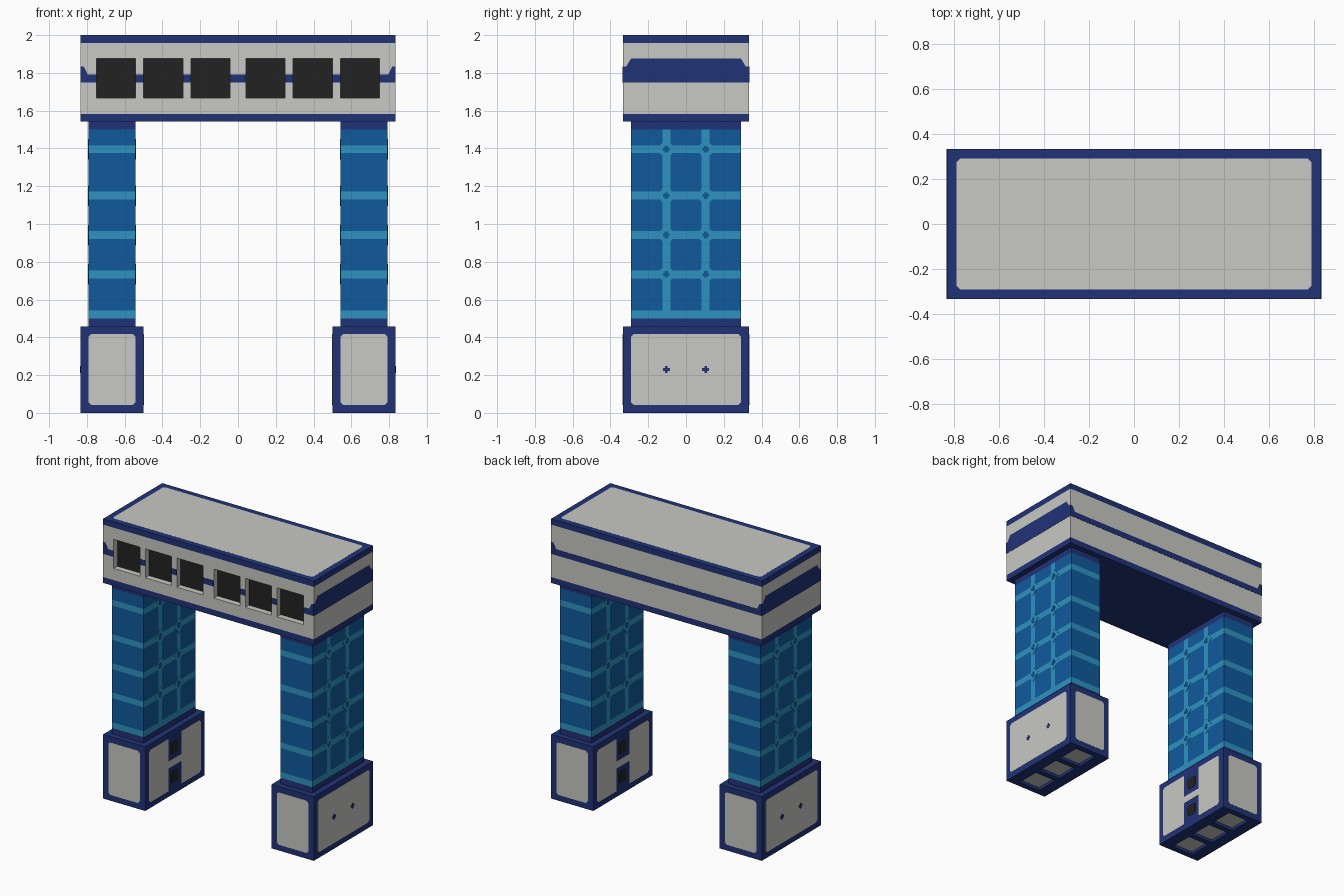
import bpy, bmesh
from mathutils import Vector

if "Cube" in bpy.data.objects:
    bpy.data.objects.remove(bpy.data.objects["Cube"])

U = 1 / 24  # one modelling unit


def material(name, rgb):
    m = bpy.data.materials.new(name)
    m.diffuse_color = (*rgb, 1)
    m.use_nodes = True
    m.node_tree.nodes["Principled BSDF"].inputs["Base Color"].default_value = m.diffuse_color
    return m


MATS = [material("light grey", (0.578, 0.578, 0.552)),
        material("navy", (0.0144, 0.033, 0.187)),
        material("blue", (0.005, 0.102, 0.333)),
        material("cyan", (0.026, 0.296, 0.527)),
        material("black", (0.016, 0.016, 0.016))]
GREY, NAVY, BLUE, CYAN, BLACK = range(5)


def finish(name, bm):
    bmesh.ops.scale(bm, vec=(U, U, U), verts=bm.verts)
    me = bpy.data.meshes.new(name)
    bm.to_mesh(me)
    bm.free()
    for m in MATS:
        me.materials.append(m)
    ob = bpy.data.objects.new(name, me)
    bpy.context.collection.objects.link(ob)
    return ob


def block(name, lo, hi, cuts, rule, pocket=None, push=(0, 0, 0), floor=GREY):
    """Box sliced on planes, coloured by rule(centre, normal), with optional pockets."""
    bm = bmesh.new()
    bmesh.ops.create_cube(bm, size=1)
    lo, hi = Vector(lo), Vector(hi)
    for v in bm.verts:
        v.co = Vector([(lo[i] + hi[i]) / 2 + v.co[i] * (hi[i] - lo[i]) for i in range(3)])
    for axis, values in enumerate(cuts):
        no = Vector([float(i == axis) for i in range(3)])
        for val in values:
            bmesh.ops.bisect_plane(bm, geom=bm.verts[:] + bm.edges[:] + bm.faces[:],
                                   plane_co=no * val, plane_no=no)
    bm.normal_update()
    for f in bm.faces:
        f.material_index = rule(f.calc_center_median(), f.normal)
    if pocket:
        for f in [f for f in bm.faces if pocket(f.calc_center_median(), f.normal)]:
            new = bmesh.ops.extrude_face_region(bm, geom=[f])["geom"]
            bmesh.ops.translate(bm, vec=push, verts=[g for g in new if isinstance(g, bmesh.types.BMVert)])
            for g in new:
                if isinstance(g, bmesh.types.BMFace):
                    g.material_index = floor
            if f.is_valid:
                bmesh.ops.delete(bm, geom=[f], context="FACES_ONLY")
    bmesh.ops.recalc_face_normals(bm, faces=bm.faces)
    return finish(name, bm)


def plates(name, outlines, axis, pos, sign, mat, t=0.04):
    """Thin painted plates on a face at pos, facing sign along axis."""
    bm = bmesh.new()
    for pts in outlines:
        rings = []
        for d in (pos, pos + sign * t):
            rings.append([bm.verts.new((d, a, b) if axis == 0 else (a, d, b) if axis == 1 else (a, b, d))
                          for a, b in pts])
        faces = [bm.faces.new(r) for r in rings]
        n = len(pts)
        for i in range(n):
            j = (i + 1) % n
            faces.append(bm.faces.new((rings[0][i], rings[0][j], rings[1][j], rings[1][i])))
        for f in faces:
            f.material_index = mat
    bmesh.ops.recalc_face_normals(bm, faces=bm.faces)
    return finish(name, bm)


def rect(a0, b0, a1, b1, c=0.0):
    if not c:
        return [(a0, b0), (a1, b0), (a1, b1), (a0, b1)]
    return [(a0 + c, b0), (a1 - c, b0), (a1, b0 + c), (a1, b1 - c),
            (a1 - c, b1), (a0 + c, b1), (a0, b1 - c), (a0, b0 + c)]


def plus(a, b, r, w):
    return [(a + x, b + y) for x, y in
            [(-w, -r), (w, -r), (w, -w), (r, -w), (r, w), (w, w),
             (w, r), (-w, r), (-w, w), (-r, w), (-r, -w), (-w, -w)]]


# Top beam with six recessed windows on the front
starts = [-18, -12, -6, 1, 7, 13]


def beam_colour(c, n):
    return NAVY if abs(n.z) > 0.5 or c.z < 38 or c.z > 47 else GREY


def is_window(c, n):
    return n.y < -0.5 and 40 < c.z < 45 and any(s < c.x < s + 5 for s in starts)


block("beam", (-20, -8, 37), (20, 8, 48),
      [[s + d for s in starts for d in (0, 5)], [], [38, 40, 45, 47]],
      beam_colour, is_window, (0, 1, 0), BLACK)
plates("beam_roof_panel", [rect(-19, -7, 19, 7, 0.4)], 2, 48, 1, GREY, 0.01)

# Navy stripe round the beam
end = [(20, 42), (20, 44), (19.6, 44), (19.1, 43), (18, 43), (18, 42)]
plates("front_stripe", [end, [(-a, b) for a, b in end]] +
       [rect(a, 42, b, 43) for a, b in [(-13, -12), (-7, -6), (-1, 1), (6, 7), (12, 13)]],
       1, -8, -1, NAVY)
plates("back_stripe", [[(20, 42), (20, 44), (19.6, 44), (19.1, 43), (-19.1, 43),
                        (-19.6, 44), (-20, 44), (-20, 42)]], 1, 8, 1, NAVY)
for s, side in ((-1, "left"), (1, "right")):
    plates(side + "_beam_stripe", [[(-8, 42), (8, 42), (8, 44), (7.6, 44), (7, 45),
                                    (-7, 45), (-7.6, 44), (-8, 44)]], 0, s * 20, s, NAVY)

# Legs and feet
bands = [12, 17.1, 22.1, 27.1, 33]


def leg_colour(c, n):
    if c.z < 12 or c.z > 36:
        return NAVY
    if any(b < c.z < b + 1 for b in bands):
        return CYAN
    return CYAN if abs(n.x) > 0.5 and 2 < abs(c.y) < 3 else BLUE


def foot_colour(c, n):
    return NAVY


for s, side in ((-1, "left"), (1, "right")):
    x0, x1 = sorted((s * 13, s * 19))
    block(side + "_leg", (x0, -7, 11), (x1, 7, 37),
          [[], [-3, -2, 2, 3], [36] + [b + d for b in bands for d in (0, 1)]], leg_colour)
    # softened grid crossings with small blue studs
    cross = [(y, b + 0.5) for y in (-2.5, 2.5) for b in bands[1:]]
    for d, where in ((s, "outer"), (-s, "inner")):
        px = s * (19 if d == s else 13)
        plates(f"{side}_leg_{where}_crossings",
               [[(y - 1.3, z), (y, z - 1.3), (y + 1.3, z), (y, z + 1.3)] for y, z in cross],
               0, px, d, CYAN, 0.03)
        plates(f"{side}_leg_{where}_studs", [plus(y, z, 0.42, 0.2) for y, z in cross],
               0, px, d, BLUE, 0.06)

    # foot with three pockets underneath
    f0, f1 = sorted((s * 12, s * 20))
    block(side + "_foot", (f0, -8, 0), (f1, 8, 11),
          [[s * 14, s * 18], [-7, -3, -2, 2, 3, 7], []], foot_colour,
          lambda c, n: n.z < -0.5 and 14 < abs(c.x) < 18 and
          (abs(c.y) < 2 or 3 < abs(c.y) < 7), (0, 0, 0.5), GREY)
    for d, where in ((-1, "front"), (1, "back")):
        plates(f"{side}_foot_{where}_panel", [rect(x0, 1, x1, 10, 0.35)], 1, d * 8, d, GREY)
    plates(side + "_foot_outer_panel", [rect(-7, 1, 7, 10, 0.35)], 0, s * 20, s, GREY)
    plates(side + "_foot_studs", [plus(y, 5.5, 0.45, 0.18) for y in (-2.5, 2.5)],
           0, s * 20, s, NAVY, 0.07)
    # inner side: notched panel and two square ports
    half = [(1.8, 1), (6.65, 1), (7, 1.35), (7, 9.65), (6.65, 10), (1.8, 10), (1.8, 6.1)]
    plates(side + "_foot_inner_panel",
           [[(1.8, 4.9)] + half + [(-1.8, 6.1)] + [(-a, b) for a, b in half[-2::-1]] + [(-1.8, 4.9)]],
           0, s * 12, -s, GREY)
    plates(side + "_foot_ports", [rect(-1, 2, 1, 4, 0.25), rect(-1, 7, 1, 9, 0.25)],
           0, s * 12, -s, BLACK)
